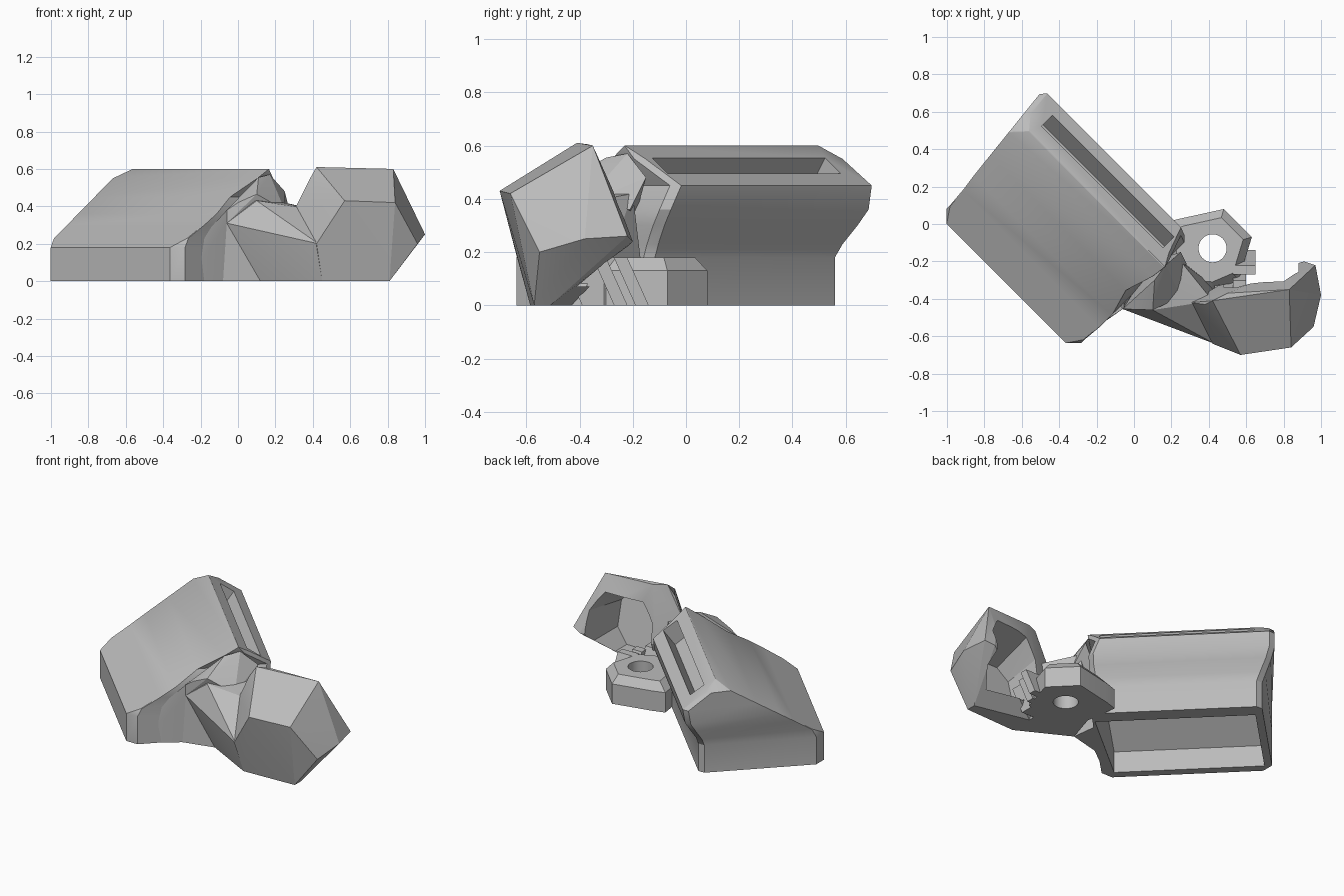
import bpy, bmesh, math
from mathutils import Vector

if "Cube" in bpy.data.objects:
    bpy.data.objects.remove(bpy.data.objects["Cube"])

grey = bpy.data.materials.new("plain_grey")
grey.use_nodes = True
grey.diffuse_color = (0.5, 0.5, 0.5, 1)
grey.node_tree.nodes["Principled BSDF"].inputs["Base Color"].default_value = (0.5, 0.5, 0.5, 1)

R = math.sqrt(0.5)


def diag(u, v, z):
    """Body axes: u runs along the block, v across it."""
    return Vector(((u + v) * R, (v - u) * R, z))


def finish(name, bm):
    bmesh.ops.recalc_face_normals(bm, faces=bm.faces)
    mesh = bpy.data.meshes.new(name)
    bm.to_mesh(mesh)
    bm.free()
    mesh.materials.append(grey)
    obj = bpy.data.objects.new(name, mesh)
    bpy.context.collection.objects.link(obj)
    return obj


def hull(name, points):
    bm = bmesh.new()
    for p in points:
        bm.verts.new(p)
    res = bmesh.ops.convex_hull(bm, input=bm.verts)
    loose = [g for g in set(res["geom_interior"] + res["geom_unused"])
             if isinstance(g, bmesh.types.BMVert)]
    bmesh.ops.delete(bm, geom=loose, context="VERTS")
    bmesh.ops.dissolve_limit(bm, angle_limit=0.05, verts=bm.verts, edges=bm.edges)
    return finish(name, bm)


def select(obj):
    bpy.ops.object.select_all(action="DESELECT")
    obj.select_set(True)
    bpy.context.view_layer.objects.active = obj


def cut(obj, cutter):
    mod = obj.modifiers.new("cut", "BOOLEAN")
    mod.operation = "DIFFERENCE"
    mod.solver = "EXACT"
    mod.object = cutter
    cutter.hide_render = True
    select(obj)
    bpy.ops.object.modifier_apply(modifier=mod.name)
    bpy.data.objects.remove(cutter)


def far_end(v, lean):
    """The far end wall is square at the foot and swings askew higher up."""
    return -0.766 - lean * (0.068 + 0.107 * v)


# Main body: stacked outlines (z, lean of far end, inset, near end u, back edge v)
levels = [
    (0.0, 0, 0, 0.25, 0.055), (0.18, 0, 0, 0.25, 0.055), (0.23, 0.3, 0, 0.25, 0.073),
    (0.3, 0.75, 0, 0.26, 0.115), (0.36, 1, 0, 0.26, 0.15), (0.45, 1, 0, 0.22, 0.165),
    (0.55, 1, 0, 0.27, 0.025), (0.6, 1, 0.08, 0.28, -0.045),
]
bm = bmesh.new()
rings = []
for z, lean, inset, u1, v1 in levels:
    v0 = max(-0.707, -0.707 + 1.564 * (z - 0.18))
    c0 = max(0.004, min(0.058, -0.65 - v0))
    c1 = min(0.03, (v1 - v0) * 0.25)
    outline = [(far_end(v0, lean) + c0 + inset, v0), (u1 - c0, v0), (u1, v0 + c0), (u1, v1 - c1),
               (u1 - c1, v1), (far_end(v1, lean) + c1 + inset, v1),
               (far_end(v1 - c1, lean) + inset, v1 - c1), (far_end(v0 + c0, lean) + inset, v0 + c0)]
    rings.append([bm.verts.new(diag(u, v, z)) for u, v in outline])
for low, high in zip(rings, rings[1:]):
    for i in range(8):
        j = (i + 1) % 8
        bm.faces.new((low[i], low[j], high[j], high[i]))
bm.faces.new(rings[0])
bm.faces.new(rings[-1])
body = finish("main_body", bm)

# Hollow under the sloping roof, its near end slightly askew
section = [(-0.65, -0.05), (-0.65, 0.14), (-0.16, 0.45), (-0.07, 0.4), (-0.04, -0.05)]
cut(body, hull("underside_hollow",
               [diag(u, v, z) for v, z in section for u in (-0.72, 0.24 + 0.1 * v)]))

# Long slot in the narrow slanted face
inward = Vector((-0.58, -0.81))
slot = []
for v, z in ((0.02, 0.555), (0.1, 0.492)):
    for depth in (-0.06, 0.12):
        p = Vector((v, z)) + inward * depth
        slot += [diag(u, p.x, p.y) for u in (-0.72, 0.2)]
cut(body, hull("long_slot", slot))

# Webs between the body corner and the neck
hull("corner_web", [
    (-0.27, -0.6, 0), (-0.08, -0.46, 0), (0.0, -0.35, 0), (-0.1, -0.4, 0),
    (-0.27, -0.59, 0.15), (-0.06, -0.455, 0.31), (-0.06, -0.455, 0.38), (-0.1, -0.4, 0.3)])
hull("neck_root", [
    (-0.08, -0.46, 0), (-0.06, -0.455, 0.31), (0.12, -0.41, 0), (0.1, -0.25, 0),
    (-0.03, -0.36, 0), (-0.03, -0.36, 0.38), (0.1, -0.25, 0.38)])

# Neck carrying the cup, with a ridge running flush with the roof
hull("neck", [
    (0.12, -0.41, 0), (0.45, -0.585, 0), (0.45, -0.35, 0), (0.2, -0.15, 0),
    (0.43, -0.64, 0.2), (-0.06, -0.455, 0.31), (0.03, -0.41, 0.41), (0.1, -0.46, 0.43),
    (0.11, -0.3, 0.45), (0.25, -0.2, 0.42), (0.24, -0.4, 0.4), (0.42, -0.41, 0.38)])
hull("neck_ridge", [
    (0.11, -0.3, 0.555), (0.1, -0.46, 0.465), (0.0, -0.456, 0.42), (-0.06, -0.455, 0.38),
    (-0.06, -0.455, 0.31), (0.17, -0.22, 0.57), (0.25, -0.15, 0.48), (0.28, -0.21, 0.36),
    (0.25, -0.39, 0.38), (0.1, -0.2, 0.3)])

# Faceted cup, open to the back
cup = hull("cup", [
    (0.42, -0.64, 0.2), (0.57, -0.7, 0.43), (0.84, -0.66, 0.42), (0.96, -0.55, 0.2),
    (0.81, -0.57, 0), (0.45, -0.585, 0), (0.81, -0.51, 0), (0.45, -0.43, 0),
    (0.42, -0.41, 0.61), (0.5, -0.37, 0.605), (0.83, -0.35, 0.6), (0.38, -0.43, 0.54),
    (1.0, -0.38, 0.25), (0.97, -0.22, 0.26), (0.91, -0.2, 0.24), (0.85, -0.26, 0.4),
    (0.45, -0.33, 0.24), (0.3, -0.42, 0.38)])
side = [(-0.53, 0.07), (-0.61, 0.4), (-0.3, 0.5), (0, 0.56), (0, 0.07)]
middle = [(-0.55, 0.16), (-0.59, 0.32), (0, 0.42), (0, 0.16)]
cut(cup, hull("cup_hollow",
              [(x, y, z) for x in (0.55, 0.8) for y, z in side] +
              [(x, y, z) for x in (0.48, 0.88) for y, z in middle]))

# Screw boss with a raised rim and a through hole
outline = [(0.15, 0.0), (0.23, 0.025), (0.48, 0.08), (0.63, -0.07), (0.56, -0.3),
           (0.42, -0.36), (0.2, -0.34)]
centre = Vector((0.42, -0.13))
top = [centre + (Vector(p) - centre) * 0.78 for p in outline]
boss = hull("screw_boss", [(x, y, z) for x, y in outline for z in (0, 0.13)] +
            [(p.x, p.y, 0.18) for p in top])
ring = [2 * math.pi * i / 32 for i in range(32)]
cut(boss, hull("screw_hole", [(centre.x + 0.075 * math.cos(a), centre.y + 0.075 * math.sin(a), z)
                              for a in ring for z in (-0.1, 0.4)]))


# Leaning block with two thin ribs, between boss and cup
def leaning(name, x0, x1, y0, y1, height):
    hull(name, [(x, y - 0.45 * z, z) for x in (x0, x1) for y in (y0, y1) for z in (0, height)])


leaning("leaning_block", 0.43, 0.54, -0.39, -0.26, 0.2)
for i, y in enumerate((-0.19, -0.27)):
    leaning(f"thin_rib_{i + 1}", 0.53, 0.65 - 0.05 * i, y, y + 0.05, 0.18)

# Shading: only the shallow bends stay smooth
for obj in list(bpy.context.collection.objects):
    if obj.type == "MESH":
        select(obj)
        bpy.ops.object.shade_smooth_by_angle(angle=math.radians(28 if obj == body else 15))
